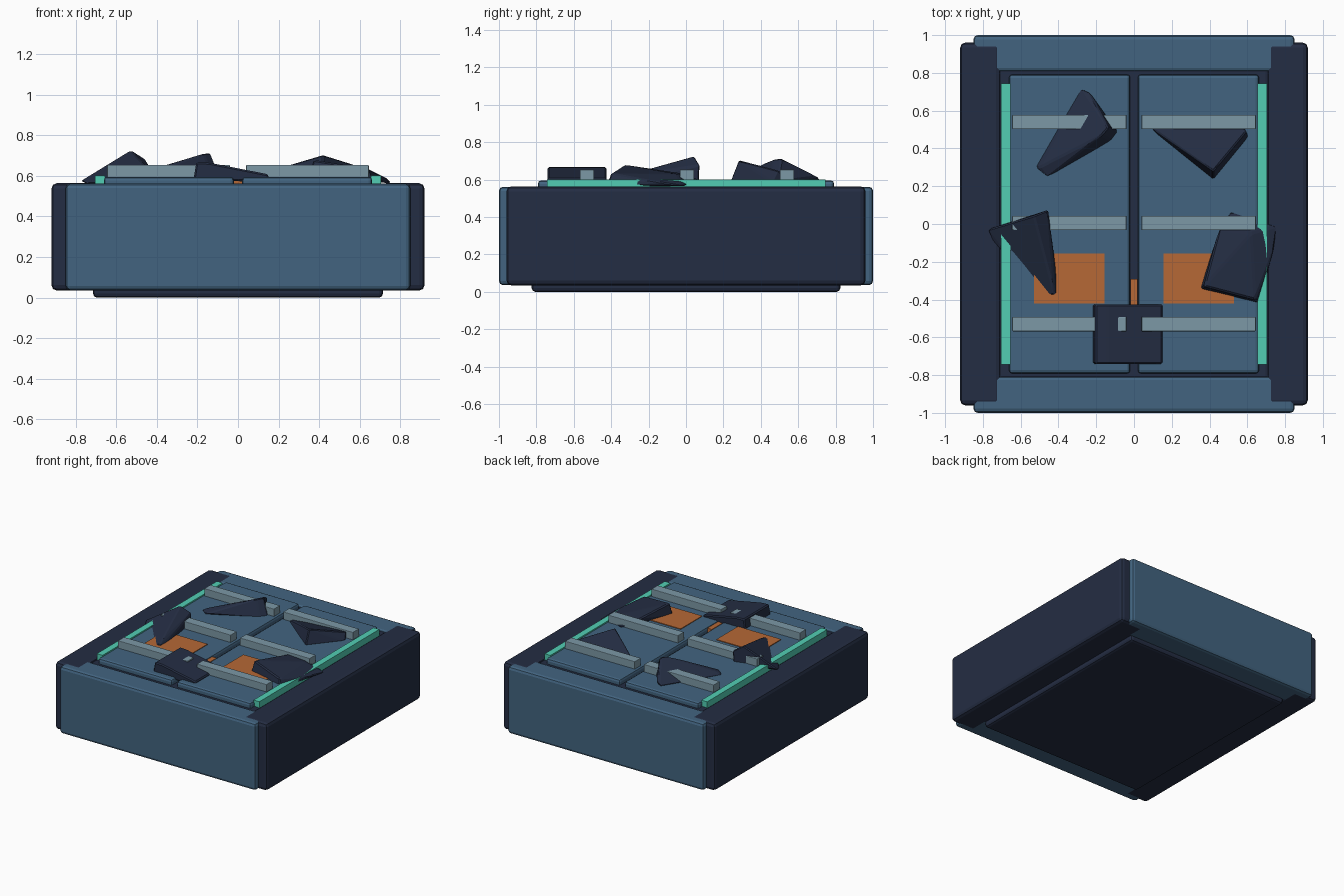
import bpy, bmesh

if "Cube" in bpy.data.objects:
    bpy.data.objects.remove(bpy.data.objects["Cube"])


def material(name, rgb):
    """Flat material from sRGB 0-255 values."""
    m = bpy.data.materials.new(name)
    lin = [((c / 255 + 0.055) / 1.055) ** 2.4 for c in rgb]
    m.diffuse_color = (*lin, 1)
    m.use_nodes = True
    m.node_tree.nodes["Principled BSDF"].inputs["Base Color"].default_value = m.diffuse_color
    return m


STEEL = material("steel blue", (66, 100, 128))
NAVY = material("dark navy", (36, 45, 67))
TEAL = material("teal glow", (82, 206, 180))
GREY = material("pale grey blue", (124, 152, 166))
RUST = material("rust orange", (182, 104, 54))


def finish(name, bm, mat, bevel, segments=2):
    if bevel:
        bmesh.ops.bevel(bm, geom=bm.edges[:], offset=bevel, segments=segments,
                        profile=0.5, affect='EDGES', clamp_overlap=True)
    bmesh.ops.recalc_face_normals(bm, faces=bm.faces)
    me = bpy.data.meshes.new(name)
    bm.to_mesh(me)
    bm.free()
    me.materials.append(mat)
    ob = bpy.data.objects.new(name, me)
    bpy.context.collection.objects.link(ob)
    return ob


def box(name, xs, ys, zs, mat, bevel=0.0):
    bm = bmesh.new()
    bmesh.ops.create_cube(bm, size=1)
    for v in bm.verts:
        v.co = [r[0] if c < 0 else r[1] for c, r in zip(v.co, (xs, ys, zs))]
    return finish(name, bm, mat, bevel)


def chunk(name, pts):
    """Angular piece of debris: convex hull of its corners, edges softened."""
    bm = bmesh.new()
    for p in pts:
        bm.verts.new(p)
    res = bmesh.ops.convex_hull(bm, input=bm.verts[:])
    loose = {g for g in res["geom_interior"] + res["geom_unused"]
             if isinstance(g, bmesh.types.BMVert)}
    bmesh.ops.delete(bm, geom=list(loose), context='VERTS')
    bmesh.ops.dissolve_limit(bm, angle_limit=0.12, verts=bm.verts[:], edges=bm.edges[:])
    return finish(name, bm, NAVY, 0.008, 1)


def span(s, a, b):
    return tuple(sorted((s * a, s * b)))


# base slab filling the frame
box("base", (-0.715, 0.715), (-0.825, 0.825), (0, 0.555), NAVY, 0.02)

for s, side, end in ((-1, "left", "front"), (1, "right", "back")):
    # outer frame
    box(f"{side}_wall", span(s, 0.705, 0.92), (-0.96, 0.96), (0.035, 0.564), NAVY, 0.026)
    box(f"{end}_beam", (-0.85, 0.85), span(s, 0.805, 1.0), (0.036, 0.562), STEEL, 0.022)
    # hatch door with edge light and inlaid panel
    box(f"{side}_door", span(s, 0.02, 0.662), (-0.792, 0.792), (0.50, 0.596), STEEL, 0.018)
    box(f"{side}_light_strip", span(s, 0.655, 0.705), (-0.743, 0.745), (0.53, 0.602), TEAL)
    box(f"{side}_panel", span(s, 0.155, 0.53), (-0.422, -0.155), (0.593, 0.601), RUST)
    # cross ribs
    for i, y in enumerate((-0.53, 0.005, 0.54)):
        box(f"{side}_rib_{i}", span(s, 0.04, 0.645), (y - 0.038, y + 0.038),
            (0.59, 0.654), GREY, 0.004)

# latch in the gap between the doors
box("latch", (-0.019, 0.019), (-0.56, -0.292), (0.55, 0.59), RUST)

# debris lying on the hatch
chunk("front_debris", [
    (x, y, z) for y in (-0.74, -0.425)
    for x, z in ((-0.22, 0.58), (-0.205, 0.668), (-0.14, 0.665), (0.15, 0.608), (0.15, 0.57))])
chunk("left_debris", [
    (-0.78, -0.03, 0.575), (-0.75, -0.09, 0.56), (-0.53, 0.045, 0.728), (-0.455, 0.075, 0.68),
    (-0.46, 0.07, 0.57), (-0.40, -0.37, 0.58), (-0.42, -0.375, 0.61), (-0.50, -0.385, 0.575),
    (-0.42, -0.19, 0.60)])
chunk("back_left_debris", [
    (-0.525, 0.30, 0.59), (-0.50, 0.30, 0.612), (-0.46, 0.245, 0.60), (-0.28, 0.725, 0.60),
    (-0.235, 0.70, 0.615), (-0.135, 0.51, 0.715), (-0.17, 0.47, 0.712), (-0.085, 0.49, 0.59),
    (-0.12, 0.44, 0.585)])
chunk("back_right_debris", [
    (0.09, 0.50, 0.595), (0.12, 0.49, 0.615), (0.17, 0.585, 0.595), (0.55, 0.57, 0.60),
    (0.595, 0.49, 0.65), (0.42, 0.28, 0.705), (0.42, 0.235, 0.59), (0.605, 0.46, 0.59)])
chunk("right_debris", [
    (0.45, -0.03, 0.635), (0.37, -0.33, 0.68), (0.35, -0.345, 0.58), (0.64, -0.40, 0.635),
    (0.665, -0.425, 0.57), (0.74, -0.14, 0.59), (0.76, -0.01, 0.565), (0.51, 0.07, 0.60),
    (0.62, -0.05, 0.63)])
